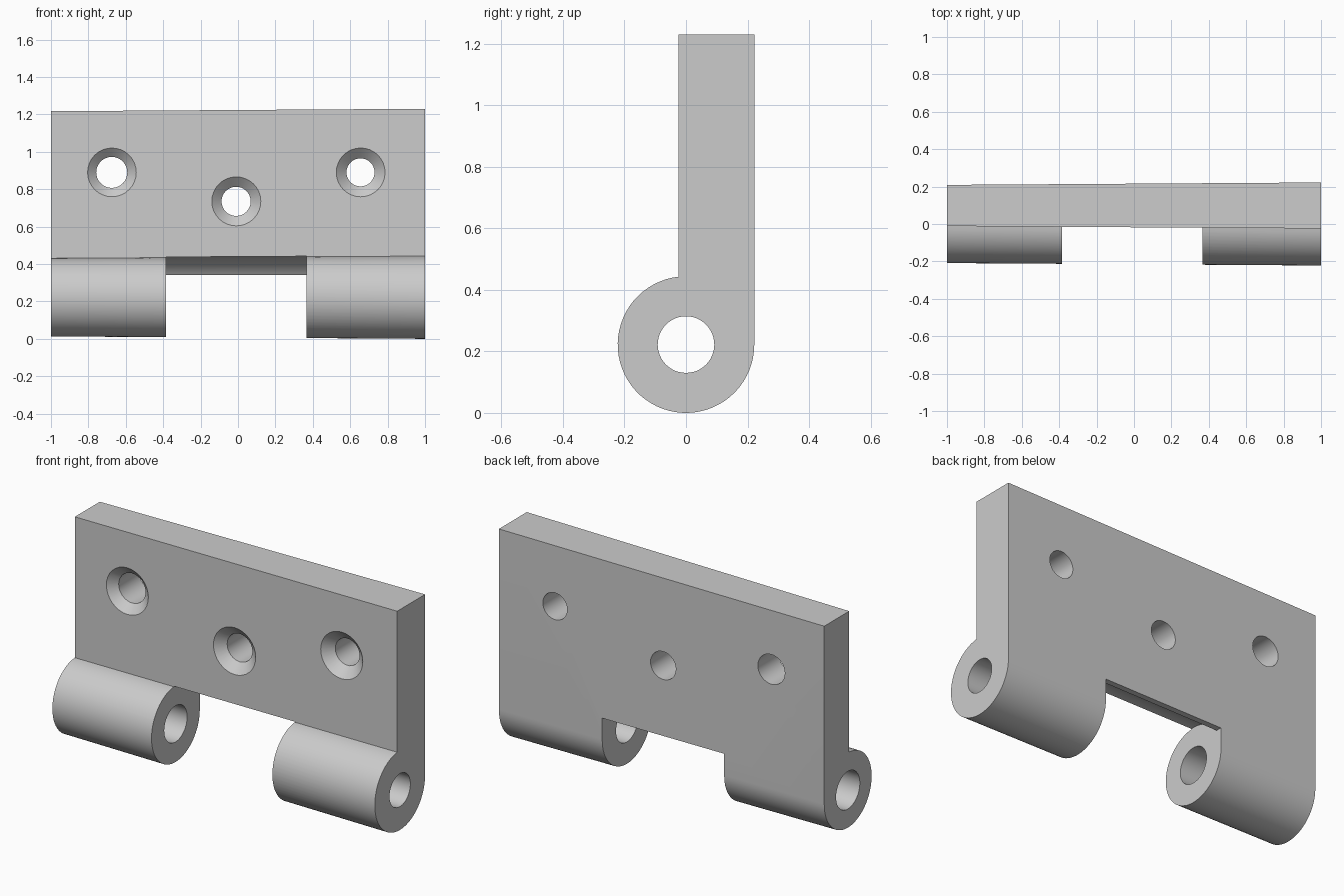
import bpy, bmesh, math
from mathutils import Vector

cube = bpy.data.objects.get("Cube")
if cube:
    bpy.data.objects.remove(cube)

grey = bpy.data.materials.new("plain grey")
grey.use_nodes = True
colour = (0.6, 0.6, 0.6, 1)
grey.diffuse_color = colour
grey.node_tree.nodes["Principled BSDF"].inputs["Base Color"].default_value = colour

R = 0.222        # knuckle radius, also its axis height
FRONT = -0.024   # front face of the leaf
DRAFT = 0.013    # inset of every face at the left-hand end of the casting


def inset(x):
    return DRAFT * (1 - x) / 2


def arc(r, start, end, n=48):
    angles = [math.radians(start + (end - start) * i / n) for i in range(n + 1)]
    return [(r * math.cos(a), R + r * math.sin(a)) for a in angles]


def loft(name, rings):
    """Closed solid through rings that have equal numbers of points."""
    bm = bmesh.new()
    loops = [[bm.verts.new(p) for p in ring] for ring in rings]
    for a, b in zip(loops, loops[1:]):
        for i in range(len(a)):
            j = (i + 1) % len(a)
            bm.faces.new((a[i], a[j], b[j], b[i]))
    bm.faces.new(loops[0])
    bm.faces.new(loops[-1])
    bmesh.ops.recalc_face_normals(bm, faces=bm.faces)
    mesh = bpy.data.meshes.new(name)
    bm.to_mesh(mesh)
    bm.free()
    mesh.materials.append(grey)
    obj = bpy.data.objects.new(name, mesh)
    bpy.context.collection.objects.link(obj)
    return obj


def along_x(name, profile, x0, x1):
    return loft(name, [[(x, y, z) for y, z in profile(inset(x))] for x in (x0, x1)])


# Leaf and rolled knuckle in one profile
def hinge_profile(o):
    r = R - o
    front = FRONT + o
    end = -360 + math.degrees(math.acos(front / r))
    return [(r, 1.23 - o)] + arc(r, 0, end) + [(front, 1.23 - o)]


# Gap between the knuckles, with a hollow clearing the mating knuckle
def gap_profile(o):
    r = R - o + 0.003
    start = math.degrees(math.asin((0.342 - R) / r))
    return [(0.4, -0.2), (0.4, 0.342)] + arc(r, start, 180) + [(-r, -0.2)]


# Pin bore, widening with the draft
def bore_profile(o):
    return arc(0.092 + o, 0, 352.5, 47)


# Countersunk screw hole
def screw_cutter(x, z, hole, sink):
    steps = [(-0.054, sink + 0.04), (0.03, hole), (0.4, hole)]
    angles = [math.tau * i / 32 for i in range(32)]
    return loft("screw_hole_cutter", [
        [(x + r * math.cos(a), y, z + r * math.sin(a)) for a in angles]
        for y, r in steps])


hinge = along_x("hinge_leaf", hinge_profile, -1, 1)
cutters = [
    along_x("gap_cutter", gap_profile, -0.385, 0.365),
    along_x("bore_cutter", bore_profile, -1.1, 1.1),
    screw_cutter(-0.675, 0.89, 0.083, 0.135),
    screw_cutter(-0.01, 0.735, 0.078, 0.132),
    screw_cutter(0.655, 0.89, 0.075, 0.125),
]
for cutter in cutters:
    cutter.hide_render = True
    cutter.display_type = 'WIRE'
    cut = hinge.modifiers.new(cutter.name, 'BOOLEAN')
    cut.operation = 'DIFFERENCE'
    cut.solver = 'EXACT'
    cut.object = cutter

# Apply the cuts, then remove the cutters
bpy.ops.object.select_all(action='DESELECT')
hinge.select_set(True)
bpy.context.view_layer.objects.active = hinge
for name in [m.name for m in hinge.modifiers]:
    bpy.ops.object.modifier_apply(modifier=name)
for cutter in cutters:
    bpy.data.objects.remove(cutter)
bpy.ops.object.shade_smooth_by_angle(angle=math.radians(20))
